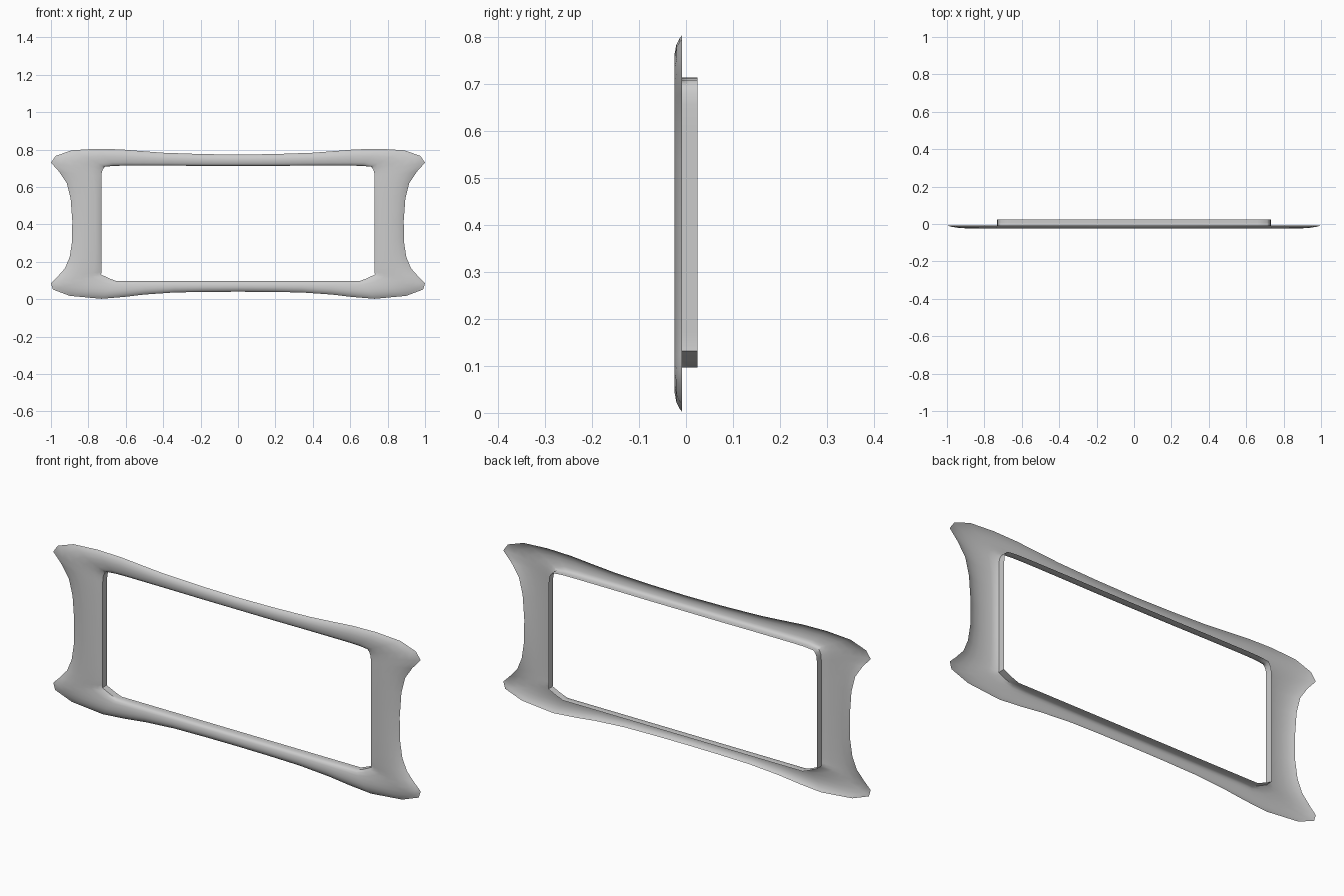
import bpy, bmesh

# Right half of the outline, top centre to bottom centre:
# (outer x, outer z, inner x, inner z)
half = [
    (0.00, .773, 0.00, .713), (0.20, .776, 0.20, .713), (0.40, .783, 0.38, .714),
    (0.52, .792, 0.50, .714), (0.63, .801, 0.60, .714), (0.76, .804, 0.66, .713),
    (0.89, .796, .712, .708), (.975, .766, .722, .695), (1.00, .730, .728, .680),
    (.955, .680, .730, .655), (.915, .620, .730, .610), (.895, .540, .730, .530),
    (.886, .420, .730, .410), (.887, .310, .730, .300), (.900, .225, .730, .220),
    (.925, .165, .730, .170), (.965, .120, .730, .145), (1.00, .085, .732, .132),
    (.990, .052, .715, .124), (0.90, .018, .690, .112), (0.73, .002, .652, .097),
    (0.61, .012, 0.58, .097), (0.50, .025, 0.48, .097), (0.34, .036, 0.34, .097),
    (0.17, .039, 0.17, .097), (0.00, .040, 0.00, .097),
]

# Cross-section: (fraction from outer edge to inner edge, y)
section = [(0, -.008), (.08, -.014), (.22, -.0205), (.42, -.024), (.62, -.0235),
           (.80, -.021), (.92, -.017), (1, -.009), (1, .008), (1, .025)]


def lofted_frame(name):
    bm = bmesh.new()
    rings = []
    for t, y in section:
        rings.append([bm.verts.new((ox + (ix - ox) * t, y, oz + (iz - oz) * t))
                      for ox, oz, ix, iz in half])
    for a, b in zip(rings, rings[1:]):
        for i in range(len(half) - 1):
            bm.faces.new((a[i], b[i], b[i + 1], a[i + 1]))
    # Mirror to the left half and weld the centre seam
    geom = bm.verts[:] + bm.edges[:] + bm.faces[:]
    bmesh.ops.mirror(bm, geom=geom, axis='X', merge_dist=1e-4)
    bmesh.ops.remove_doubles(bm, verts=bm.verts[:], dist=1e-5)
    bmesh.ops.recalc_face_normals(bm, faces=bm.faces[:])
    bm.normal_update()
    # Shell is open at the back: front skin must face -y
    if sum(f.normal.y * f.calc_area() for f in bm.faces) > 0:
        bmesh.ops.reverse_faces(bm, faces=bm.faces[:])
    mesh = bpy.data.meshes.new(name)
    bm.to_mesh(mesh)
    bm.free()
    obj = bpy.data.objects.new(name, mesh)
    bpy.context.collection.objects.link(obj)
    return obj


# Bezel shell with recessed inner wall
bezel = lofted_frame("bezel_frame")
bpy.context.view_layer.objects.active = bezel
bezel.select_set(True)
bpy.ops.object.shade_smooth_by_angle(angle=0.9)
